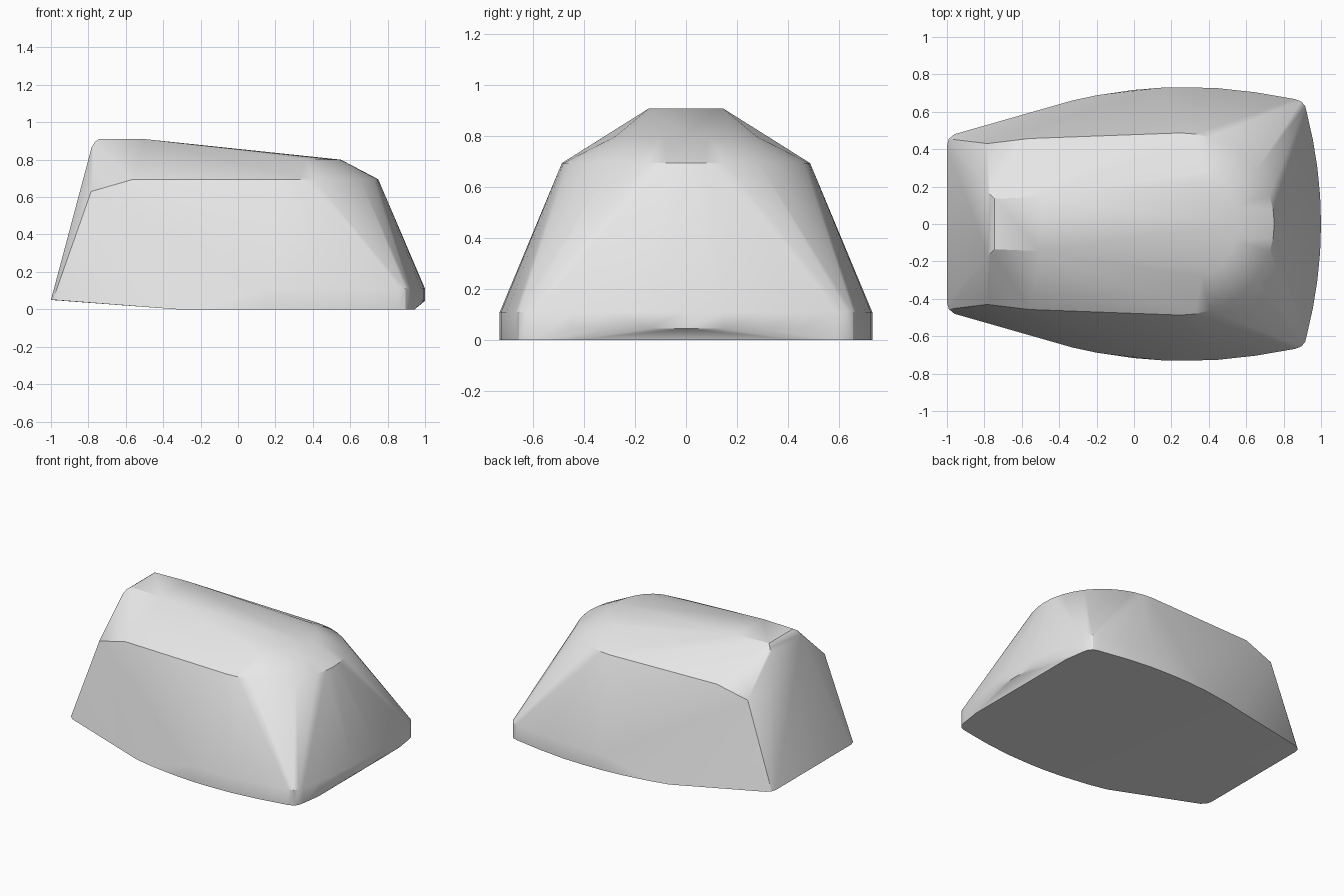
import bpy, bmesh, math

cube = bpy.data.objects.get("Cube")
if cube:
    bpy.data.objects.remove(cube, do_unlink=True)

# One plain grey paint
grey = bpy.data.materials.new("light grey")
grey.use_nodes = True
grey.diffuse_color = (0.8, 0.8, 0.8, 1)
grey.node_tree.nodes["Principled BSDF"].inputs["Base Color"].default_value = (0.8, 0.8, 0.8, 1)


def rounded(x0, x1, half_width, z, steps=10):
    """Quarter-ellipse outline of a rounded tail, from the side to the centre."""
    return [(x0 + (x1 - x0) * math.sin(a), half_width * math.cos(a), z)
            for a in (math.pi / 2 * i / steps for i in range(steps + 1))]


# Left half of each outline, as (x, y, z)
nose = [(-1.0, 0.42, 0.05), (-0.99, 0.455, 0.05), (-0.96, 0.48, 0.048)]
side = [(-0.33, 0.66), (-0.2, 0.688), (0.0, 0.717), (0.15, 0.729), (0.28, 0.731),
        (0.45, 0.726), (0.65, 0.704), (0.86, 0.668)]
tail = [(0.895, 0.655), (0.915, 0.63), (0.925, 0.59)]
sill = [(x, y, 0.0) for x, y in side + tail]
sill += [(0.945, 0.45, 0.0), (0.945, 0.0, 0.0)]
belt = [(x, y, 0.11) for x, y in side + tail if x > 0.1]
tail_edge = [(1.0 - 0.215 * y * y, y, z)
             for y in (0.0, 0.15, 0.3, 0.45) for z in (0.045, 0.11)]
shoulder = [(-0.56, 0.457, 0.695)] + rounded(0.25, 0.75, 0.487, 0.695)
roof_tail = rounded(0.33, 0.55, 0.28, 0.80)
roof = [(-0.745, 0.135, 0.91), (-0.5, 0.145, 0.91)]
windscreen = [(-0.785, 0.43, 0.63), (-0.783, 0.17, 0.865), (-0.765, 0.155, 0.895)]

# Mirror the outlines and wrap one shell around them
bm = bmesh.new()
for x, y, z in nose + sill + belt + tail_edge + shoulder + roof_tail + roof + windscreen:
    for s in ((1, -1) if y > 1e-4 else (1,)):
        bm.verts.new((x, s * y, z))
hull = bmesh.ops.convex_hull(bm, input=bm.verts[:])
spare = {v for v in hull["geom_interior"] + hull["geom_unused"]
         if isinstance(v, bmesh.types.BMVert)}
bmesh.ops.delete(bm, geom=list(spare), context='VERTS')
bmesh.ops.dissolve_limit(bm, angle_limit=math.radians(0.5), verts=bm.verts[:], edges=bm.edges[:])
bmesh.ops.recalc_face_normals(bm, faces=bm.faces[:])

mesh = bpy.data.meshes.new("body_shell")
bm.to_mesh(mesh)
bm.free()
mesh.materials.append(grey)
body = bpy.data.objects.new("body_shell", mesh)
bpy.context.collection.objects.link(body)

# Smooth the rounded areas, keep the main creases
bpy.ops.object.select_all(action='DESELECT')
body.select_set(True)
bpy.context.view_layer.objects.active = body
bpy.ops.object.shade_smooth_by_angle(angle=math.radians(30))
